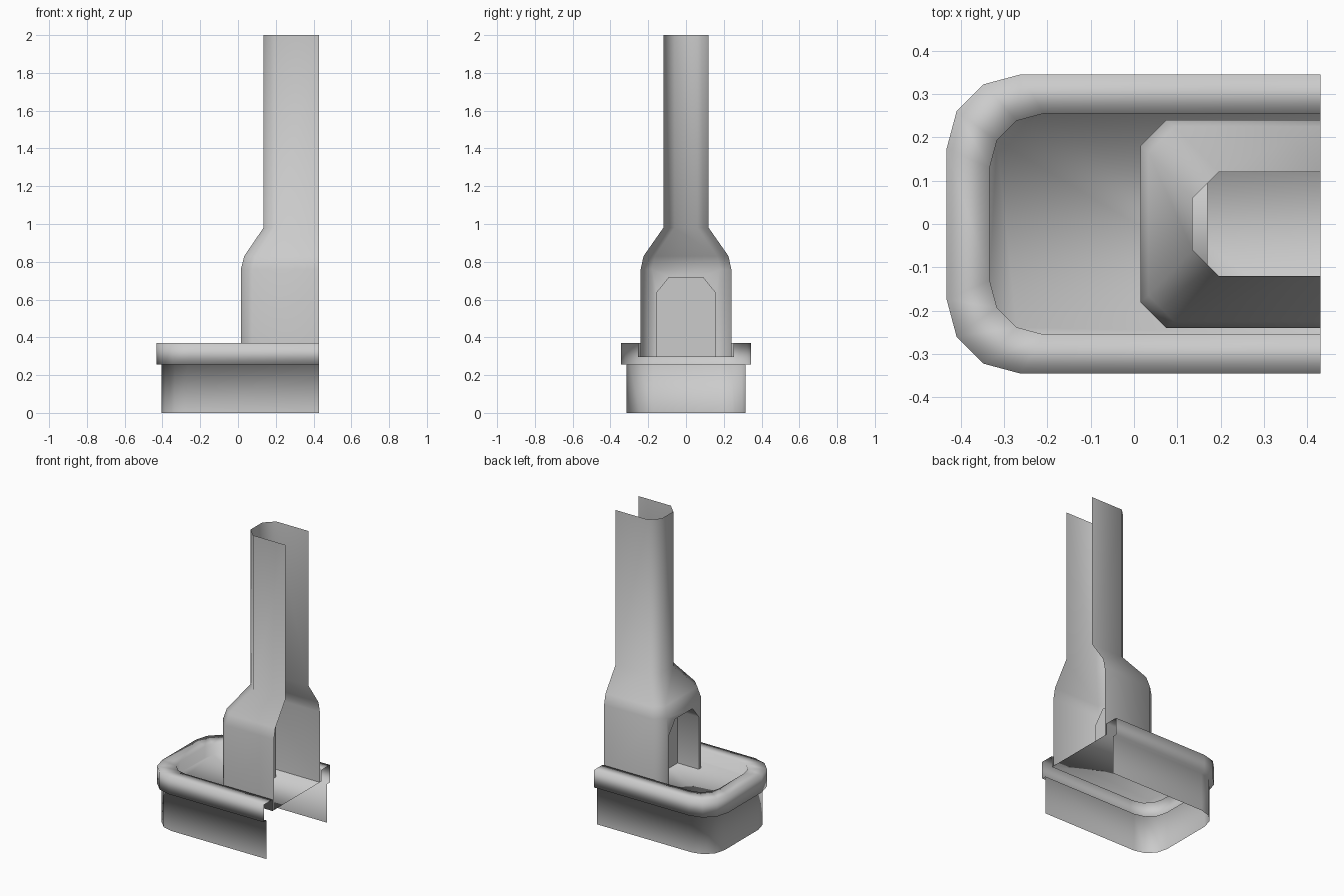
import bpy
import bmesh
from math import sin, cos, pi

if "Cube" in bpy.data.objects:
    bpy.data.objects.remove(bpy.data.objects["Cube"], do_unlink=True)

OPEN_X = 0.43  # the whole model is cut open along this plane

grey = bpy.data.materials.new("plain_grey")
grey.use_nodes = True
colour = (0.6, 0.6, 0.6, 1)
grey.diffuse_color = colour
grey.node_tree.nodes["Principled BSDF"].inputs["Base Color"].default_value = colour


def outline(end_x, half_width, corner, steps):
    """U-shaped outline, open at OPEN_X, with rounded or chamfered corners."""
    arc = [(end_x + corner * (1 - sin(i * pi / 2 / steps)),
            half_width - corner * (1 - cos(i * pi / 2 / steps)))
           for i in range(steps + 1)]
    half = [(OPEN_X, half_width)] + arc
    return half + [(x, -y) for x, y in reversed(half)]


def loft(bm, sections, steps, skip=()):
    """Bridge outlines given as (z, end_x, half_width, corner)."""
    rings = [[bm.verts.new((x, y, z)) for x, y in outline(ex, hw, c, steps)]
             for z, ex, hw, c in sections]
    for level, (low, high) in enumerate(zip(rings, rings[1:])):
        for i in range(len(low) - 1):
            if (level, i) not in skip:
                bm.faces.new((low[i], low[i + 1], high[i + 1], high[i]))
    return rings


def finish(bm, name, angle=None):
    mesh = bpy.data.meshes.new(name)
    bm.to_mesh(mesh)
    bm.free()
    mesh.materials.append(grey)
    obj = bpy.data.objects.new(name, mesh)
    bpy.context.collection.objects.link(obj)
    bpy.ops.object.select_all(action="DESELECT")
    obj.select_set(True)
    bpy.context.view_layer.objects.active = obj
    if angle is None:
        bpy.ops.object.shade_smooth()
    else:
        bpy.ops.object.shade_smooth_by_angle(angle=angle)
    return obj


# Hearth base: plinth wall, overhanging rim and sunken floor
bm = bmesh.new()
rings = loft(bm, [
    (0.0, -0.405, 0.315, 0.14),
    (0.255, -0.405, 0.315, 0.14),
    (0.255, -0.432, 0.345, 0.17),
    (0.37, -0.432, 0.345, 0.17),
    (0.37, -0.333, 0.255, 0.125),
    (0.295, -0.333, 0.255, 0.125),
], steps=3)
bm.faces.new(rings[-1])
finish(bm, "hearth_base")

# Fireplace mouth shape, shared by the chimney wall and the firebox
half_arch = [(0.155, 0.295), (0.155, 0.64), (0.09, 0.72)]
arch = half_arch + [(-y, z) for y, z in reversed(half_arch)]
FACE_X, BACK_X = 0.015, 0.17

# Chimney: wide breast, sloping shoulders and tall flue
bm = bmesh.new()
rings = loft(bm, [
    (0.295, FACE_X, 0.24, 0.06),
    (0.76, FACE_X, 0.24, 0.06),
    (0.83, 0.033, 0.225, 0.06),
    (0.98, 0.135, 0.12, 0.06),
    (2.0, 0.135, 0.12, 0.06),
], steps=1, skip={(0, 2)})
low, high = rings[0], rings[1]
mouth = [bm.verts.new((FACE_X, y, z)) for y, z in arch]
bm.faces.new([low[2]] + mouth + [low[3], high[3], high[2]])
finish(bm, "chimney")

# Firebox: niche running inwards from the mouth to a closed back
bm = bmesh.new()
front = [bm.verts.new((FACE_X, y, z)) for y, z in arch]
back = [bm.verts.new((BACK_X, y, z)) for y, z in arch]
for i in range(len(arch) - 1):
    bm.faces.new((front[i], back[i], back[i + 1], front[i + 1]))
bm.faces.new(back)
bmesh.ops.recalc_face_normals(bm, faces=bm.faces)
bmesh.ops.reverse_faces(bm, faces=bm.faces)
finish(bm, "firebox", angle=pi / 3)
